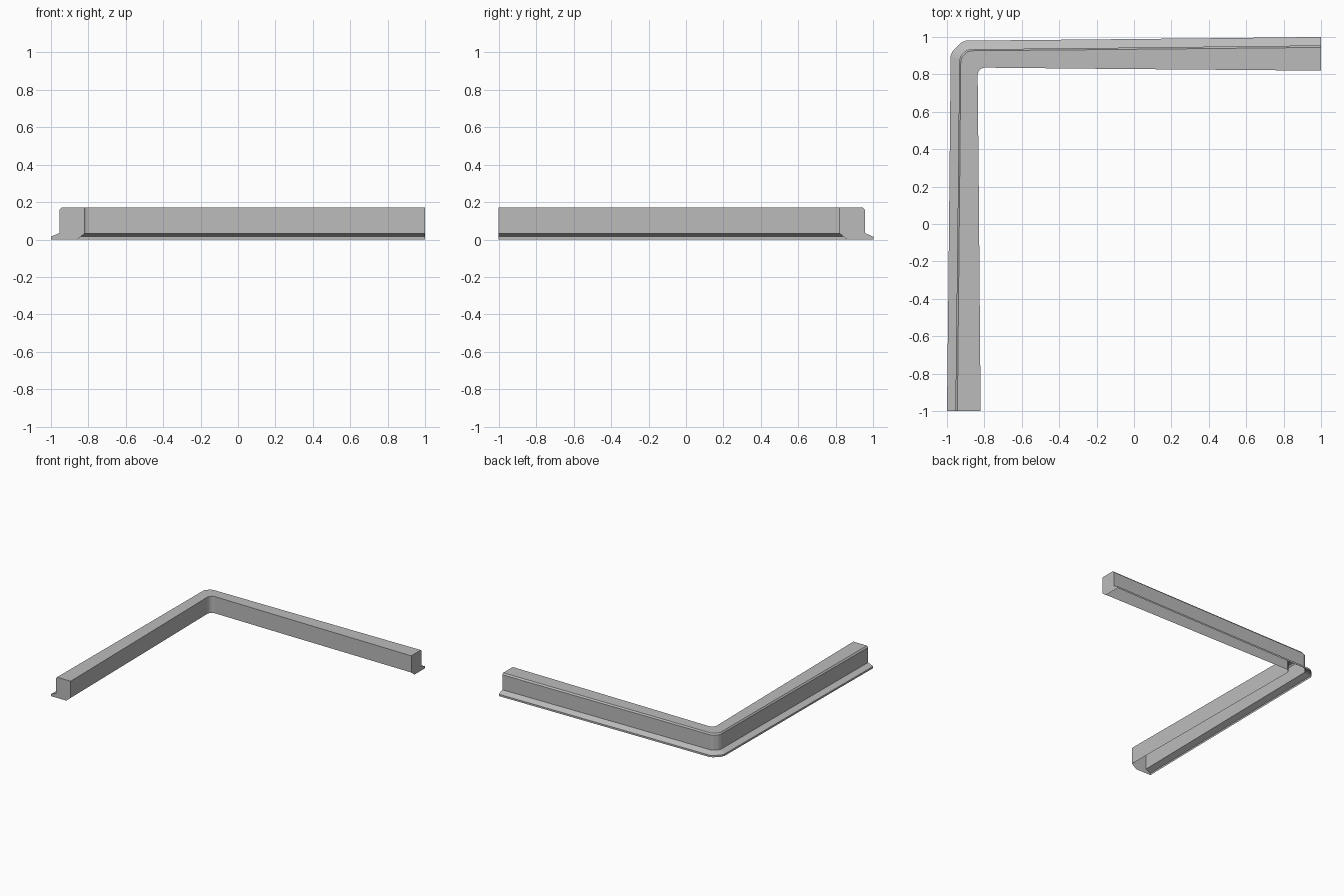
import bpy
import bmesh
from mathutils import Vector

cube = bpy.data.objects.get("Cube")
if cube:
    bpy.data.objects.remove(cube, do_unlink=True)

# Single concrete grey
grey = bpy.data.materials.new("concrete_grey")
grey.use_nodes = True
colour = (0.5, 0.5, 0.5, 1)
grey.diffuse_color = colour
grey.node_tree.nodes["Principled BSDF"].inputs["Base Color"].default_value = colour

# Stations of one arm in plan: flange edge, outer wall, inner wall
arm = [
    ((-1, -1), (-.955, -1), (-.82, -1)),
    ((-.993, -.4), (-.948, -.4), (-.825, -.4)),
    ((-.987, .2), (-.941, .2), (-.83, .2)),
    ((-.98, .9), (-.934, .88), (-.836, .8)),
    ((-.97, .925), (-.926, .9), (-.831, .816)),
]
# The other arm mirrors it across the corner diagonal
mirrored = [tuple((-y, -x) for x, y in s) for s in reversed(arm)]
stations = arm + mirrored


def section(station):
    """Open cross-section, from the flange foot over the top to the inner lip."""
    flange, wall, inner = (Vector((x, y, 0)) for x, y in station)
    bevel = wall.lerp(inner, .08)
    return [p + Vector((0, 0, z)) for p, z in (
        (flange, 0), (flange, .015), (wall, .035), (wall, .158),
        (bevel, .17), (inner, .17), (inner, .033))]


bm = bmesh.new()
rings = [[bm.verts.new(p) for p in section(s)] for s in stations]

# Hollow shell swept along the two arms
for a, b in zip(rings, rings[1:]):
    for j in range(len(a) - 1):
        bm.faces.new((a[j], a[j + 1], b[j + 1], b[j]))

# End caps with a slanted inner foot
for ring, station, flip in ((rings[0], stations[0], True),
                            (rings[-1], stations[-1], False)):
    wall, inner = Vector(station[1]), Vector(station[2])
    foot = bm.verts.new(wall.lerp(inner, .7).to_3d())
    loop = ring + [foot]
    bm.faces.new(loop[::-1] if flip else loop)

mesh = bpy.data.meshes.new("corner_curb")
bm.to_mesh(mesh)
bm.free()
mesh.materials.append(grey)
curb = bpy.data.objects.new("corner_curb", mesh)
bpy.context.collection.objects.link(curb)
